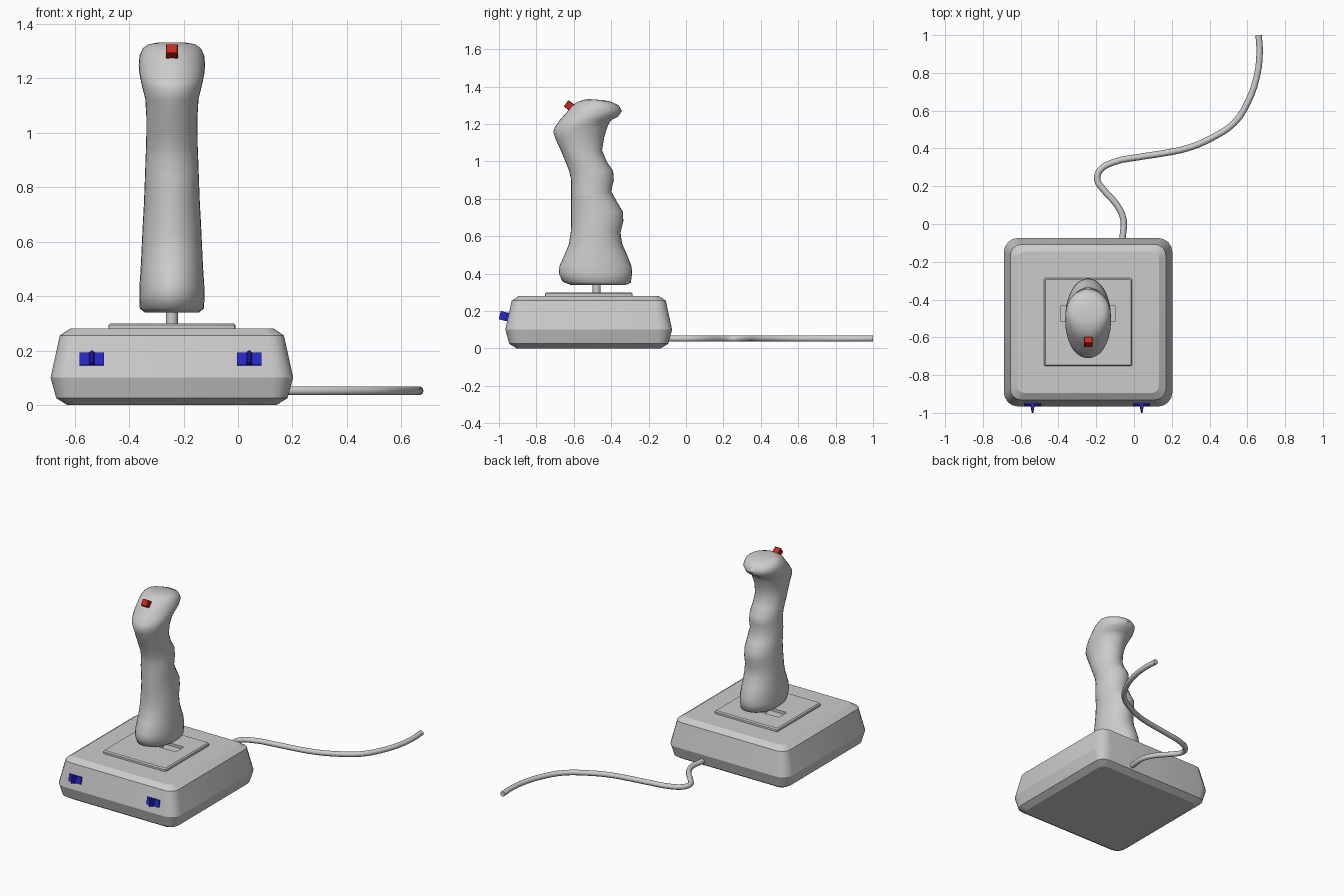
import bpy, bmesh
from math import sin, cos, pi, radians
from mathutils import Vector, Matrix

cube = bpy.data.objects.get("Cube")
if cube:
    bpy.data.objects.remove(cube, do_unlink=True)

CX, CY = -0.243, -0.52          # centre of the base


def material(name, rgb):
    m = bpy.data.materials.new(name)
    m.use_nodes = True
    m.diffuse_color = (*rgb, 1)
    m.node_tree.nodes["Principled BSDF"].inputs["Base Color"].default_value = (*rgb, 1)
    return m


GREY = material("light grey plastic", (0.6, 0.6, 0.6))
RED = material("red plastic", (0.6, 0.02, 0.01))
BLUE = material("blue plastic", (0.02, 0.02, 0.6))


def finish(name, bm, mat, angle=35):
    bmesh.ops.recalc_face_normals(bm, faces=bm.faces)
    me = bpy.data.meshes.new(name)
    bm.to_mesh(me)
    bm.free()
    me.materials.append(mat)
    me.shade_smooth()
    me.set_sharp_from_angle(angle=radians(angle))
    ob = bpy.data.objects.new(name, me)
    bpy.context.collection.objects.link(ob)
    return ob


def loft(name, rings, mat, angle=35):
    """Skin a list of closed point rings and cap both ends."""
    bm = bmesh.new()
    loops = [[bm.verts.new(p) for p in ring] for ring in rings]
    n = len(loops[0])
    for a, b in zip(loops, loops[1:]):
        for i in range(n):
            j = (i + 1) % n
            bm.faces.new((a[i], a[j], b[j], b[i]))
    bm.faces.new(loops[0])
    bm.faces.new(loops[-1])
    return finish(name, bm, mat, angle)


def rounded_square(cx, cy, half, radius, z, steps=4):
    pts = []
    for q, (sx, sy) in enumerate(((1, 1), (-1, 1), (-1, -1), (1, -1))):
        for k in range(steps + 1):
            a = (q + k / steps) * pi / 2
            pts.append((cx + sx * (half - radius) + radius * cos(a),
                        cy + sy * (half - radius) + radius * sin(a), z))
    return pts


def box(name, size, matrix, mat, bevel=0.0):
    bm = bmesh.new()
    bmesh.ops.create_cube(bm, size=1)
    bmesh.ops.scale(bm, vec=size, verts=bm.verts)
    if bevel:
        bmesh.ops.bevel(bm, geom=bm.edges[:], offset=bevel, segments=1, affect='EDGES')
    bmesh.ops.transform(bm, matrix=matrix, verts=bm.verts)
    return finish(name, bm, mat)


# Base housing: (half width, corner radius, height)
base = [(0.385, 0.04, 0.0), (0.425, 0.06, 0.025), (0.446, 0.075, 0.10),
        (0.412, 0.06, 0.255), (0.375, 0.04, 0.28)]
loft("base", [rounded_square(CX, CY, *s) for s in base], GREY, 25)

# Raised plate with a slot for the stick
plate = [(0.233, 0.008, 0.275), (0.233, 0.008, 0.293), (0.226, 0.006, 0.30)]
top_plate = loft("top_plate", [rounded_square(CX, CY, *s, 2) for s in plate], GREY, 25)
slot = box("slot_cutter", (0.285, 0.085, 0.04), Matrix.Translation((CX, -0.473, 0.302)), GREY)
slot.hide_render = True
slot.hide_set(True)
cut = top_plate.modifiers.new("slot", 'BOOLEAN')
cut.operation, cut.object, cut.solver = 'DIFFERENCE', slot, 'EXACT'

# Stick shaft
bm = bmesh.new()
bmesh.ops.create_cone(bm, cap_ends=True, segments=16, radius1=0.022, radius2=0.022, depth=0.12,
                      matrix=Matrix.Translation((CX, -0.478, 0.31)))
finish("stick_shaft", bm, GREY)

# Grip: (front y, front z, back y, back z, half width)
grip = [(-.62, .34, -.32, .34, .10), (-.66, .357, -.295, .352, .118),
        (-.68, .40, -.288, .40, .12), (-.677, .44, -.291, .44, .119),
        (-.65, .50, -.315, .50, .115), (-.625, .56, -.342, .56, .112),
        (-.615, .63, -.35, .62, .109), (-.614, .69, -.335, .68, .106),
        (-.614, .74, -.337, .73, .103), (-.614, .79, -.37, .785, .101),
        (-.614, .84, -.40, .84, .099), (-.614, .90, -.386, .90, .097),
        (-.625, .95, -.39, .95, .095), (-.645, 1.0, -.425, 1.0, .094),
        (-.67, 1.06, -.449, 1.06, .094), (-.698, 1.12, -.437, 1.13, .098),
        (-.71, 1.16, -.42, 1.185, .11), (-.70, 1.185, -.41, 1.207, .115),
        (-.675, 1.22, -.395, 1.222, .12), (-.64, 1.26, -.362, 1.24, .122),
        (-.61, 1.298, -.343, 1.27, .119), (-.575, 1.32, -.36, 1.30, .107),
        (-.545, 1.329, -.405, 1.32, .088), (-.52, 1.333, -.44, 1.327, .06)]


def grip_ring(fy, fz, by, bz, half, n=32):
    front, back = Vector((CX, fy, fz)), Vector((CX, by, bz))
    mid, arm = (front + back) / 2, (front - back) / 2
    return [mid + arm * cos(2 * pi * i / n) + Vector((half * sin(2 * pi * i / n), 0, 0))
            for i in range(n)]


loft("grip", [grip_ring(*s) for s in grip], GREY, 60)

# Fire button on the sloping front of the head
box("fire_button", (0.045, 0.055, 0.042),
    Matrix.Translation((CX, -0.619, 1.294)) @ Matrix.Rotation(radians(-36), 4, 'X'), RED, 0.003)

# Two switches on the front face, each a plate with a tapered blade
for side, x in (("right", -0.537), ("left", 0.041)):
    place = Matrix.Translation((x, -0.955, 0.168)) @ Matrix.Rotation(radians(-13), 4, 'X')
    box(side + "_switch_plate", (0.09, 0.014, 0.046), place, BLUE)
    rings = [[place @ Vector((sx * w, y, sz * 0.023)) for sx, sz in
              ((-1, -1), (1, -1), (1, 1), (-1, 1))] for y, w in ((0, 0.011), (-0.042, 0.004))]
    loft(side + "_switch_blade", rings, BLUE)

# Cable trailing from the back
path = [(-.06, -.14), (-.06, -.07), (-.055, .02), (-.09, .10), (-.16, .18), (-.195, .235),
        (-.18, .285), (-.115, .325), (.03, .355), (.16, .375), (.295, .405), (.42, .46),
        (.53, .535), (.60, .64), (.65, .78), (.665, .905), (.66, 1.0)]
curve = bpy.data.curves.new("cable", 'CURVE')
curve.dimensions = '3D'
curve.bevel_depth, curve.bevel_resolution, curve.use_fill_caps = 0.017, 3, True
curve.resolution_u = 3
spline = curve.splines.new('BEZIER')
spline.bezier_points.add(len(path) - 1)
for p, (x, y) in zip(spline.bezier_points, path):
    p.co = (x, y, 0.052)
    p.handle_left_type = p.handle_right_type = 'AUTO'
curve.materials.append(GREY)
bpy.context.collection.objects.link(bpy.data.objects.new("cable", curve))
